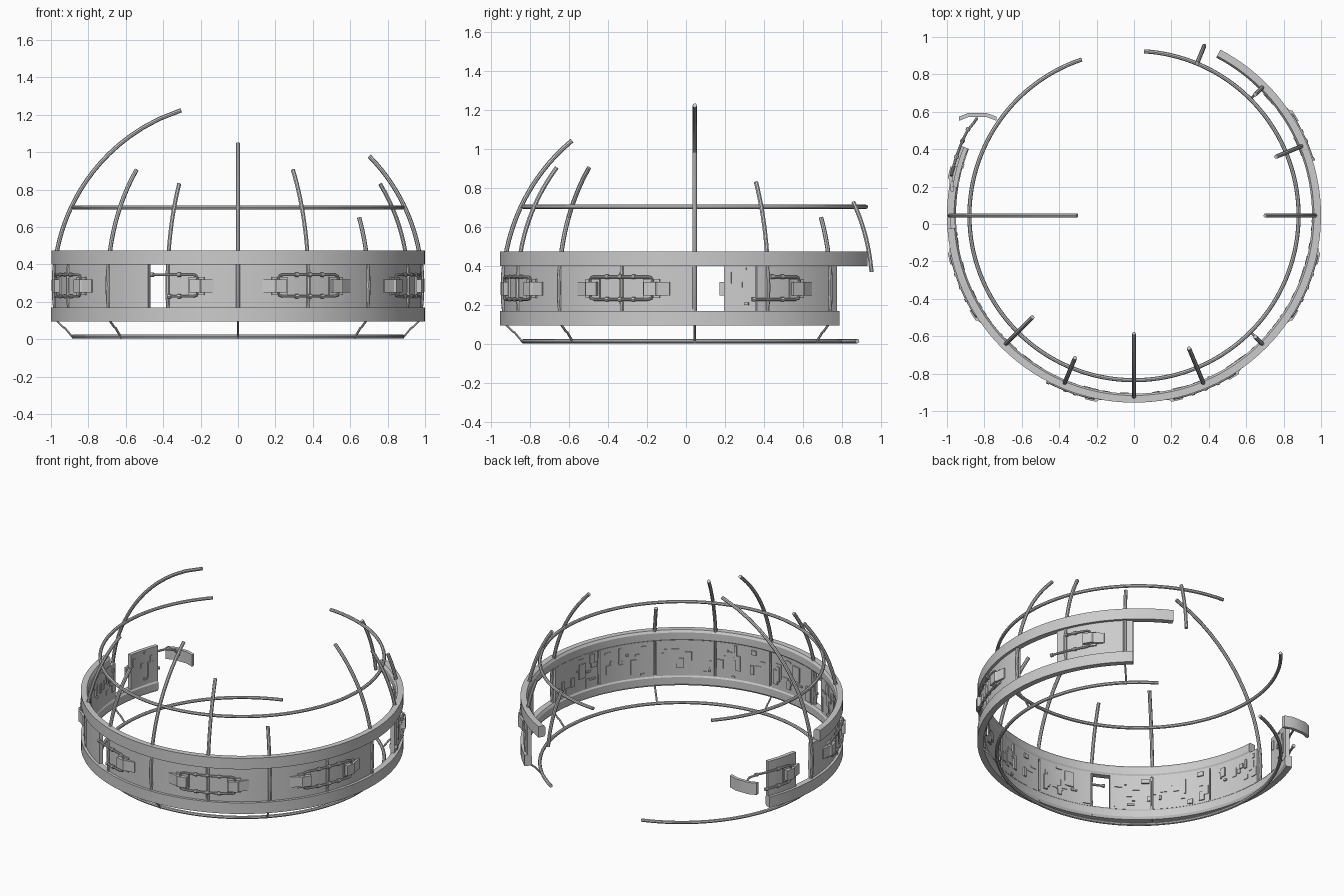
import bpy, bmesh, random
from math import radians, cos, sin, sqrt, ceil
from mathutils import Vector

if "Cube" in bpy.data.objects:
    bpy.data.objects.remove(bpy.data.objects["Cube"])

random.seed(4)
CY = 0.045                      # ring centre in y
DOME_Z, DOME_R = 0.288, 0.985   # sphere followed by the ribs


def polar(a, r, z):
    return Vector((r * cos(radians(a)), CY + r * sin(radians(a)), z))


def finish(name, bm):
    bmesh.ops.recalc_face_normals(bm, faces=bm.faces)
    me = bpy.data.meshes.new(name)
    bm.to_mesh(me)
    bm.free()
    ob = bpy.data.objects.new(name, me)
    bpy.context.collection.objects.link(ob)
    bpy.context.view_layer.objects.active = ob
    ob.select_set(True)
    bpy.ops.object.shade_smooth_by_angle(angle=radians(30))
    ob.select_set(False)
    return ob


def loft(bm, sections):
    rows = [[bm.verts.new(p) for p in s] for s in sections]
    n = len(rows[0])
    for a, b in zip(rows, rows[1:]):
        for i in range(n):
            bm.faces.new((a[i], a[(i + 1) % n], b[(i + 1) % n], b[i]))
    bm.faces.new(rows[0])
    bm.faces.new(rows[-1][::-1])


def sweep(bm, a0, a1, profile, step=2.5):
    # sweep an (r, z) profile around the ring centre
    n = max(1, ceil((a1 - a0) / step))
    loft(bm, [[polar(a0 + (a1 - a0) * i / n, r, z) for r, z in profile]
              for i in range(n + 1)])


def box(r0, r1, z0, z1):
    return [(r0, z0), (r1, z0), (r1, z1), (r0, z1)]


def tube(bm, pts, rad, sides=8):
    secs = []
    for i, p in enumerate(pts):
        t = (pts[min(i + 1, len(pts) - 1)] - pts[max(i - 1, 0)]).normalized()
        ref = Vector((0, 0, 1)) if abs(t.z) < 0.9 else Vector((p.x, p.y - CY, 0)).normalized()
        u = t.cross(ref).normalized()
        v = t.cross(u)
        secs.append([p + rad * (cos(radians(360 * k / sides)) * u
                                + sin(radians(360 * k / sides)) * v) for k in range(sides)])
    loft(bm, secs)


# broken upper and lower bands, rounded on the inside
for name, a0, a1, z0, z1 in (("upper_band", 184, 422.5, 0.40, 0.475),
                             ("lower_band", 158, 408, 0.095, 0.17)):
    bm = bmesh.new()
    sweep(bm, a0, a1, [(0.962, z0), (1.0, z0), (1.0, z1), (0.962, z1),
                       (0.952, z1 - 0.015), (0.952, z0 + 0.015)])
    finish(name, bm)

# thin hoops above and below
for name, a0, a1, z in (("upper_hoop", 137, 446.5, 0.705), ("base_hoop", 108.5, 418, 0.015)):
    bm = bmesh.new()
    sweep(bm, a0, a1, [(0.88 + 0.011 * cos(radians(k * 45)), z + 0.011 * sin(radians(k * 45)))
                       for k in range(8)])
    finish(name, bm)

# broken dome ribs: angle, bottom z, top z
ribs = [(180, .1, 1.225), (0, .1, .98), (270, .1, 1.045), (225, .1, .905), (247.5, .1, .83),
        (292.5, .1, .905), (315, .1, .65), (22.5, .1, .83), (45, .1, .65),
        (67.5, .37, .73), (337.5, .1, .46), (202.5, .1, .46)]
bm = bmesh.new()
for a, z0, z1 in ribs:
    pts = []
    for i in range(25):
        z = z0 + (z1 - z0) * i / 24
        pts.append(polar(a, sqrt(DOME_R ** 2 - (z - DOME_Z) ** 2), z))
    tube(bm, pts, 0.0115)
finish("dome_ribs", bm)

# struts from the lower band to the base hoop
bm = bmesh.new()
for a in range(180, 406, 45):
    tube(bm, [polar(a, .97, .1), polar(a, .935, .065), polar(a, .925, .06),
              polar(a, .88, .006)], 0.006, 6)
finish("base_struts", bm)

# wall panels with shallow inner plating
spans = [(180, 202.2), (202.8, 224.6), (225.4, 240.7), (247.9, 269.6), (270.4, 292.1),
         (292.9, 314.6), (315.4, 337.1), (337.9, 360), (19, 44.6), (45.4, 48), (158, 171)]
bm = bmesh.new()
for a0, a1 in spans:
    sweep(bm, a0, a1, box(0.957, 0.982, 0.165, 0.405))
finish("wall_panels", bm)

bm = bmesh.new()
for a0, a1 in spans:
    for i in range(int((a1 - a0) * 0.6)):
        w, h = random.uniform(.6, 3), random.choice((.012, .03, .06, .1))
        a = random.uniform(a0, max(a0, a1 - w))
        z = random.uniform(.172, .398 - h)
        sweep(bm, a, min(a + w, a1), box(random.uniform(.947, .954), .96, z, z + h))
finish("inner_plating", bm)


# clasps: end plates and looped bars straddling alternate ribs
def clasp_plate(bm, c, s):
    outer = [(15, .988), (11.5, 1.006), (11, 1.016), (7.5, 1.016)]
    loft(bm, [[polar(c + s * a, .975, .25), polar(c + s * a, r, .25),
               polar(c + s * a, r, .32), polar(c + s * a, .975, .32)] for a, r in outer])
    sweep(bm, c + min(s * 7, s * 12), c + max(s * 7, s * 12), box(.975, .992, .237, .333))


def clasp_bars(bm, c, s, top_end, bottom_end):
    def line(a, b, z):
        return [polar(c + s * (a + (b - a) * i / 6), 1.0, z) for i in range(7)]
    pts = (line(top_end, 8.8, .345) + [polar(c + s * 9.7, 1.0, .339), polar(c + s * 10, 1.0, .325),
           polar(c + s * 10, 1.0, .25), polar(c + s * 9.7, 1.0, .236)] + line(8.8, bottom_end, .23))
    tube(bm, pts, 0.0075)
    for e, z in ((top_end, .345), (bottom_end, .23)):
        for k in (e, 4.2):
            tube(bm, [polar(c + s * (k - .5), 1, z), polar(c + s * (k + .5), 1, z)], 0.012)


plates, bars = bmesh.new(), bmesh.new()
for c in (202.5, 292.5, 337.5):
    for s in (-1, 1):
        clasp_plate(plates, c, s)
        clasp_bars(bars, c, s, 0, 0)
for c, s, t, b in ((247.5, 1, -4.8, 1), (22.5, 1, 1, -5), (157.5, 1, -5, -1)):
    clasp_plate(plates, c, s)          # torn clasps keep one side only
    clasp_bars(bars, c, s, t, b)
finish("clasp_plates", plates)
finish("clasp_bars", bars)

# loose plate hanging past the broken end
bm = bmesh.new()
loft(bm, [[Vector((x, y + dy, z)) for dy, z in ((0, .245), (.022, .245), (.022, .325), (0, .325))]
          for x, y in ((-.935, .552), (-.885, .572), (-.79, .572), (-.735, .552))])
tube(bm, [polar(153, 1.0, .345), polar(150, .99, .33), Vector((-.84, .565, .29))], 0.0075)
finish("loose_clasp_plate", bm)
